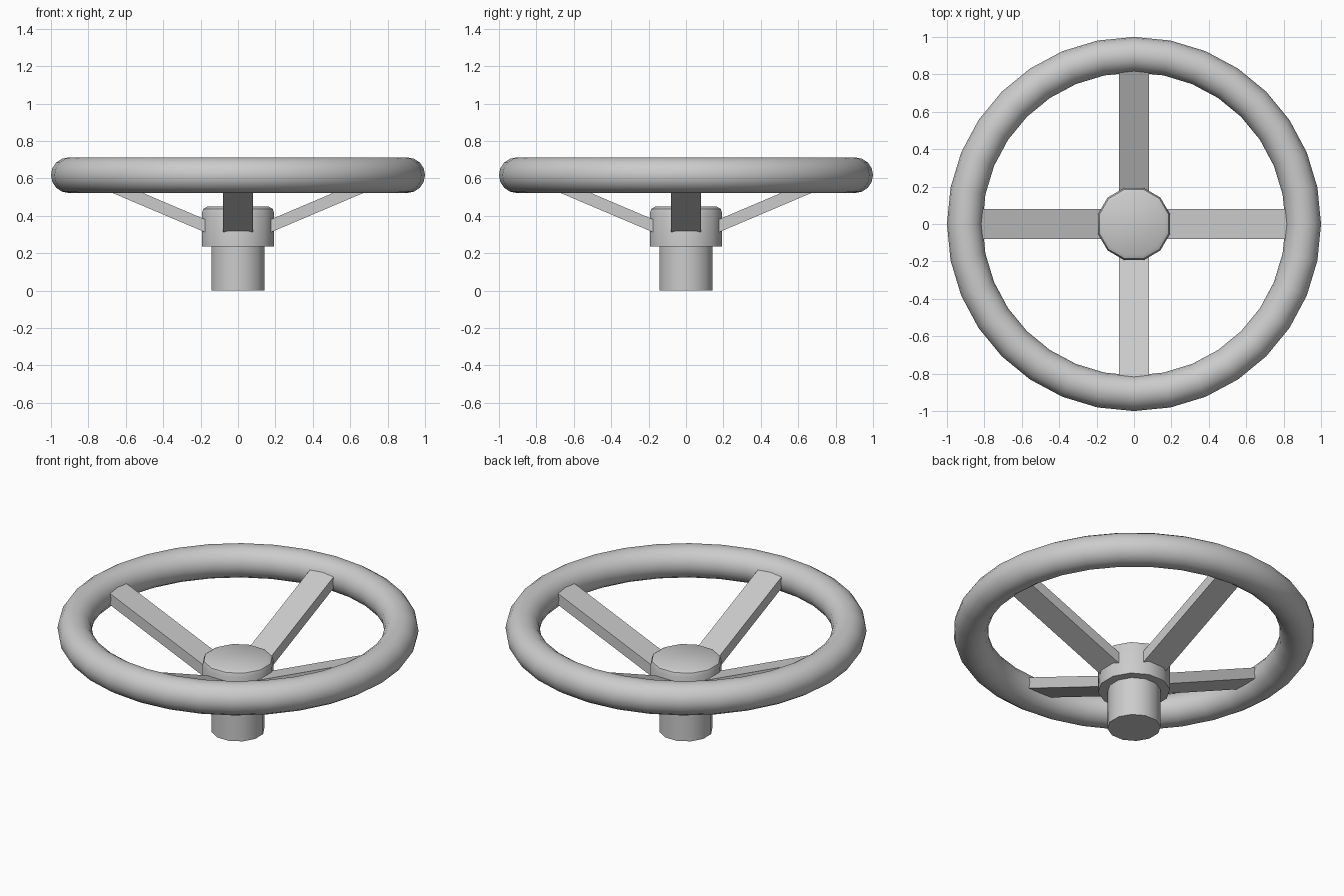
import bpy, bmesh
from math import radians, pi, cos, sin
from mathutils import Matrix

if "Cube" in bpy.data.objects:
    bpy.data.objects.remove(bpy.data.objects["Cube"])


def finish(name, bm, angle=None):
    bmesh.ops.recalc_face_normals(bm, faces=bm.faces)
    me = bpy.data.meshes.new(name)
    bm.to_mesh(me)
    bm.free()
    ob = bpy.data.objects.new(name, me)
    bpy.context.collection.objects.link(ob)
    if angle:
        bpy.ops.object.select_all(action='DESELECT')
        bpy.context.view_layer.objects.active = ob
        ob.select_set(True)
        bpy.ops.object.shade_smooth_by_angle(angle=radians(angle))
    return ob


def turned(name, profile, sides=12):
    """Closed solid of revolution from (radius, z) rings, flats on the axes."""
    bm = bmesh.new()
    rings = []
    for r, z in profile:
        rings.append([bm.verts.new((r * cos((i + 0.5) * 2 * pi / sides),
                                    r * sin((i + 0.5) * 2 * pi / sides), z))
                      for i in range(sides)])
    for a, b in zip(rings, rings[1:]):
        for i in range(sides):
            j = (i + 1) % sides
            bm.faces.new((a[i], a[j], b[j], b[i]))
    bm.faces.new(rings[0])
    bm.faces.new(rings[-1])
    return finish(name, bm, 40)


# Rim
bpy.ops.mesh.primitive_torus_add(major_segments=32, minor_segments=16,
                                 major_radius=0.905, minor_radius=0.095,
                                 location=(0, 0, 0.617))
rim = bpy.context.object
rim.name = "rim"
bpy.ops.object.shade_smooth_by_angle(angle=radians(40))

# Hub with softened top edge, and the shaft below it
turned("hub", [(0.2, 0.235), (0.2, 0.415), (0.192, 0.437), (0.17, 0.449)])
turned("shaft", [(0.148, 0.0), (0.148, 0.26)])

# Four sloping spokes, from inside the hub to inside the rim
section = [(0.12, 0.288), (0.85, 0.598), (0.85, 0.667), (0.12, 0.357)]
for k in range(4):
    bm = bmesh.new()
    face = bm.faces.new([bm.verts.new((x, -0.08, z)) for x, z in section])
    ext = bmesh.ops.extrude_face_region(bm, geom=[face])
    moved = [v for v in ext["geom"] if isinstance(v, bmesh.types.BMVert)]
    bmesh.ops.translate(bm, verts=moved, vec=(0, 0.16, 0))
    bmesh.ops.rotate(bm, verts=bm.verts, cent=(0, 0, 0),
                     matrix=Matrix.Rotation(k * pi / 2, 3, 'Z'))
    finish(f"spoke_{k + 1}", bm)
